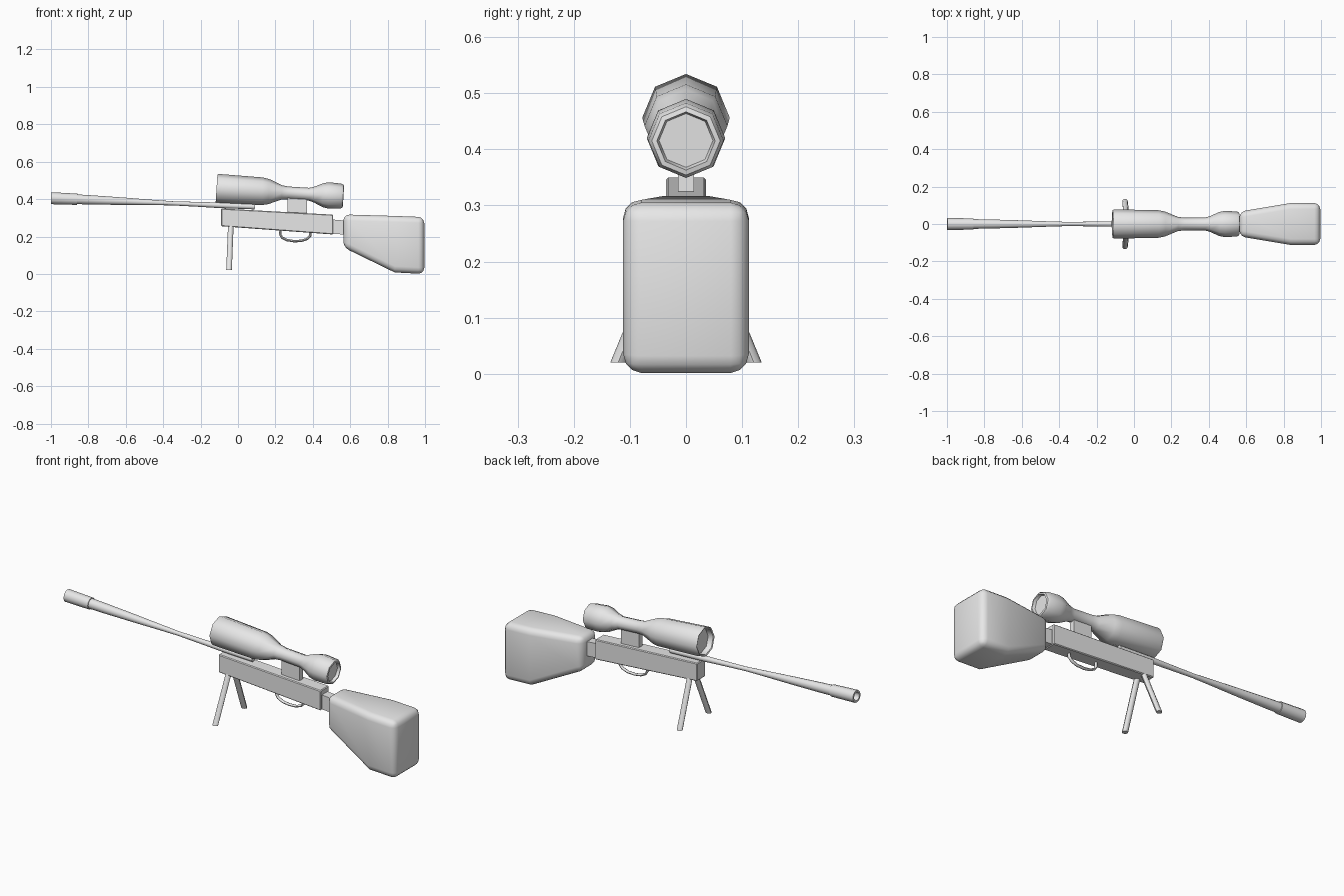
import bpy, bmesh, math
from mathutils import Vector

if "Cube" in bpy.data.objects:
    bpy.data.objects.remove(bpy.data.objects["Cube"])

grey = bpy.data.materials.new("plain grey")
grey.diffuse_color = (0.8, 0.8, 0.8, 1)
grey.use_nodes = True
grey.node_tree.nodes["Principled BSDF"].inputs["Base Color"].default_value = grey.diffuse_color


def finish(name, bm, angle=40, bevel=0, segments=2):
    bmesh.ops.recalc_face_normals(bm, faces=bm.faces)
    me = bpy.data.meshes.new(name)
    bm.to_mesh(me)
    bm.free()
    me.materials.append(grey)
    ob = bpy.data.objects.new(name, me)
    bpy.context.collection.objects.link(ob)
    if bevel:
        mod = ob.modifiers.new("bevel", 'BEVEL')
        mod.width, mod.segments = bevel, segments
    bpy.ops.object.select_all(action='DESELECT')
    ob.select_set(True)
    bpy.context.view_layer.objects.active = ob
    if bevel:
        bpy.ops.object.modifier_apply(modifier="bevel")
    if angle:
        bpy.ops.object.shade_smooth_by_angle(angle=math.radians(angle))
    return ob


def loft(name, rings, **kw):
    """Skin a list of equally long point rings and cap both ends."""
    bm = bmesh.new()
    vs = [[bm.verts.new(p) for p in ring] for ring in rings]
    n = len(vs[0])
    for a, b in zip(vs, vs[1:]):
        for i in range(n):
            j = (i + 1) % n
            bm.faces.new((a[i], a[j], b[j], b[i]))
    bm.faces.new(vs[0])
    bm.faces.new(vs[-1])
    return finish(name, bm, **kw)


def lathe(name, profile, sides, z, tilt, **kw):
    """Turn (x, radius) pairs around a slightly tilted x axis."""
    rings = [[(x, r * math.sin(2 * math.pi * i / sides), r * math.cos(2 * math.pi * i / sides))
              for i in range(sides)] for x, r in profile]
    ob = loft(name, rings, **kw)
    ob.location.z = z
    ob.rotation_euler.y = tilt
    return ob


def blocks(name, sections, **kw):
    """Rectangular sections: (x, half width, bottom z, top z)."""
    return loft(name, [[(x, -w, b), (x, w, b), (x, w, t), (x, -w, t)]
                       for x, w, b, t in sections], **kw)


# Barrel and hollow muzzle
lathe("barrel", [(-0.88, 0.026), (-0.8, 0.025), (-0.62, 0.020), (-0.45, 0.014),
                 (-0.35, 0.011), (-0.2, 0.013), (-0.1, 0.015), (0.09, 0.014)],
      12, 0.363, 0.042)
lathe("muzzle", [(-0.9, 0.018), (-1.0, 0.022), (-1.0, 0.032), (-0.86, 0.030), (-0.86, 0.02)],
      12, 0.363, 0.042)

# Telescopic sight with recessed lenses at both ends
lathe("scope", [(-0.085, 0.064), (-0.112, 0.068), (-0.115, 0.075), (-0.105, 0.078), (0.13, 0.074),
                (0.165, 0.067), (0.235, 0.038), (0.27, 0.034), (0.38, 0.034), (0.41, 0.043),
                (0.455, 0.064), (0.485, 0.070), (0.55, 0.067), (0.563, 0.061),
                (0.565, 0.052), (0.55, 0.048)],
      8, 0.450, 0.062, angle=50)
blocks("scope_mount", [(0.265, 0.014, 0.31, 0.425), (0.37, 0.014, 0.31, 0.42)], angle=0)

# Receiver body and neck
blocks("receiver", [(-0.09, 0.036, 0.255, 0.350), (0.508, 0.036, 0.211, 0.317)],
       bevel=0.004, segments=1, angle=30)
blocks("stock_neck", [(0.49, 0.024, 0.216, 0.292), (0.59, 0.024, 0.209, 0.284)], angle=0)

# Rounded shoulder stock
blocks("stock", [(0.563, 0.066, 0.142, 0.318), (0.838, 0.112, 0.008, 0.310),
                 (0.996, 0.112, 0.0, 0.304)], bevel=0.032, segments=3, angle=45)

# Pair of splayed legs, cut level at the feet
for side, label in ((-1, "right"), (1, "left")):
    rings = []
    for x, y, z in ((-0.038, 0.018, 0.27), (-0.048, 0.121, 0.02)):
        rings.append([(x + 0.015 * math.cos(k * math.pi / 4),
                       side * (y + 0.014 * math.sin(k * math.pi / 4)), z) for k in range(8)])
    loft(label + "_bipod_leg", rings, angle=50)

# Trigger guard swept around a U-shaped path
path = [(0.228, 0.245), (0.226, 0.21), (0.236, 0.194), (0.262, 0.181), (0.30, 0.175),
        (0.34, 0.177), (0.371, 0.188), (0.386, 0.204), (0.387, 0.235)]
rings = []
for i, (x, z) in enumerate(path):
    a, b = path[max(i - 1, 0)], path[min(i + 1, len(path) - 1)]
    d = Vector((b[0] - a[0], 0, b[1] - a[1])).normalized()
    normal = Vector((-d.z, 0, d.x))
    rings.append([Vector((x, 0, z)) + 0.0065 * math.cos(k * math.pi / 4) * normal
                  + Vector((0, 0.008 * math.sin(k * math.pi / 4), 0)) for k in range(8)])
loft("trigger_guard", rings, angle=50)
